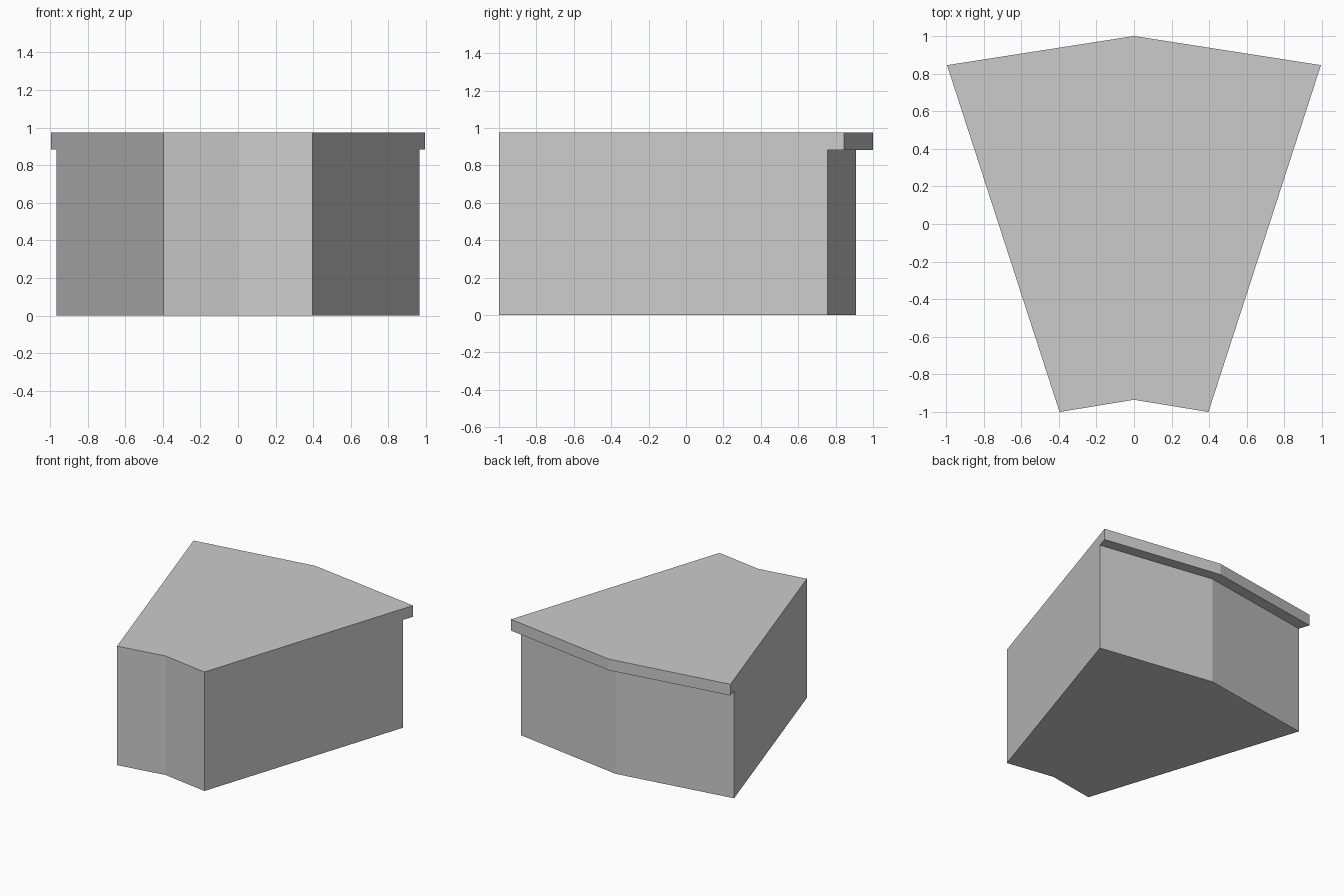
import bpy, bmesh

if "Cube" in bpy.data.objects:
    bpy.data.objects.remove(bpy.data.objects["Cube"])

BODY = [(-0.396, -1), (0, -0.935), (0.396, -1), (0.966, 0.757), (0, 0.91), (-0.966, 0.757)]
LIP_BACK = [(0.995, 0.845), (0, 1.0), (-0.995, 0.845)]
LIP_Z, TOP_Z = 0.883, 0.975

bm = bmesh.new()

# Wedge body: stacked rings of the curved-segment outline
rings = [[bm.verts.new((x, y, z)) for x, y in BODY] for z in (0, LIP_Z, TOP_Z)]
bm.faces.new(rings[0][::-1])
bm.faces.new(rings[2])
n = len(BODY)
back_faces = []
for level in (0, 1):
    low, high = rings[level], rings[level + 1]
    for i in range(n):
        j = (i + 1) % n
        face = bm.faces.new((low[i], low[j], high[j], high[i]))
        if level == 1 and i in (3, 4):
            back_faces.append(face)

# Overhanging lip: push the top strip of the back outward
result = bmesh.ops.extrude_face_region(bm, geom=back_faces)
bmesh.ops.delete(bm, geom=[f for f in back_faces if f.is_valid], context='FACES')
for v in [g for g in result["geom"] if isinstance(g, bmesh.types.BMVert)]:
    k = 0 if v.co.x > 0.1 else (2 if v.co.x < -0.1 else 1)
    v.co.x, v.co.y = LIP_BACK[k]

# Merge coplanar faces into clean flat sides
bmesh.ops.dissolve_limit(bm, angle_limit=0.02, verts=bm.verts, edges=bm.edges)
bmesh.ops.recalc_face_normals(bm, faces=bm.faces)

mesh = bpy.data.meshes.new("wedge_block")
bm.to_mesh(mesh)
bm.free()
bpy.context.collection.objects.link(bpy.data.objects.new("wedge_block", mesh))
